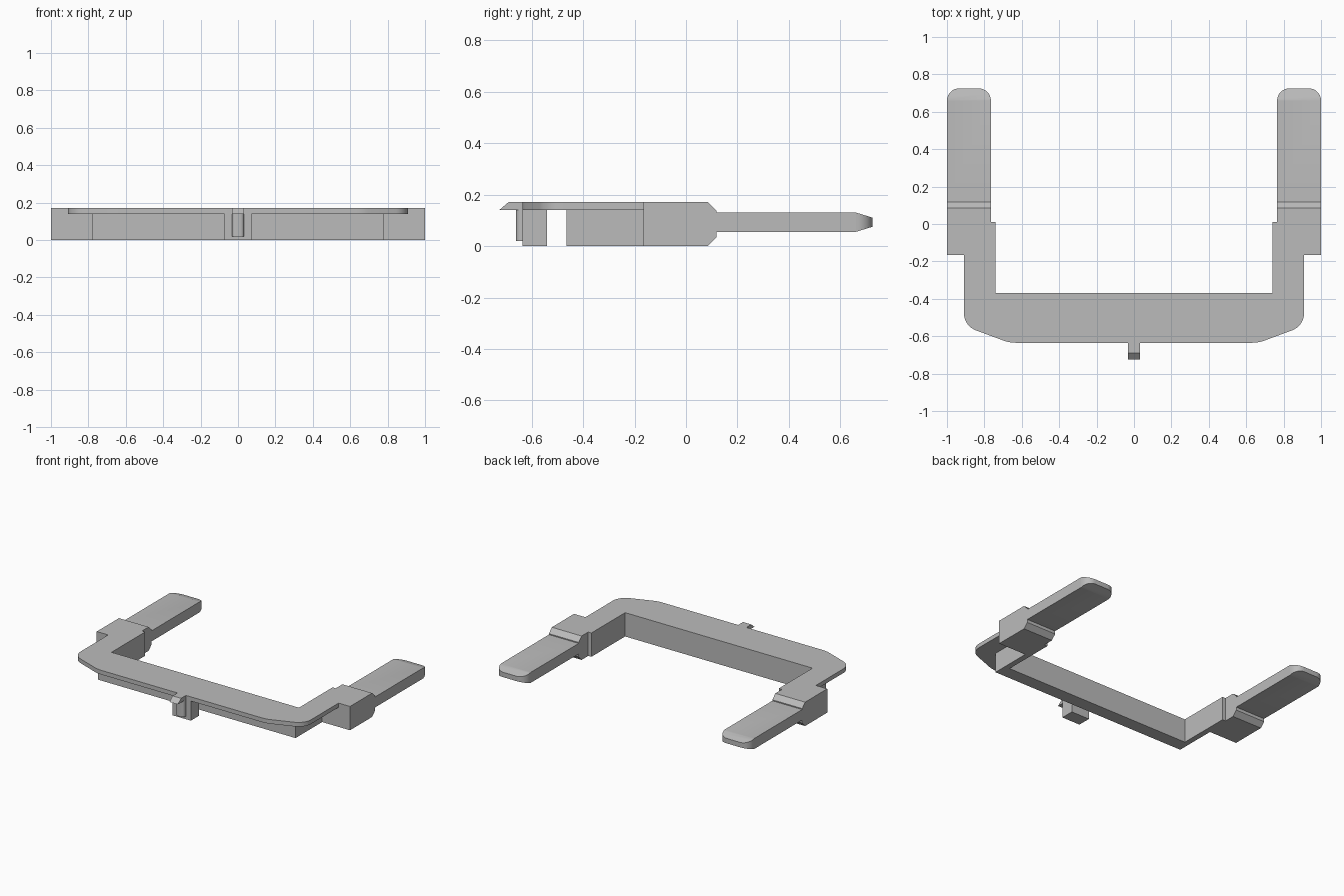
import bpy, bmesh, math
from mathutils import Vector

cube = bpy.data.objects.get("Cube")
if cube:
    bpy.data.objects.remove(cube, do_unlink=True)

GREY = (0.5, 0.5, 0.5, 1)
mat = bpy.data.materials.new("plain grey")
mat.use_nodes = True
mat.diffuse_color = GREY
mat.node_tree.nodes["Principled BSDF"].inputs["Base Color"].default_value = GREY


def finish(name, bm, mirror=False):
    bmesh.ops.recalc_face_normals(bm, faces=bm.faces[:])
    mesh = bpy.data.meshes.new(name)
    bm.to_mesh(mesh)
    bm.free()
    mesh.materials.append(mat)
    ob = bpy.data.objects.new(name, mesh)
    bpy.context.scene.collection.objects.link(ob)
    if mirror:
        ob.modifiers.new("Mirror", 'MIRROR')
    bpy.ops.object.select_all(action='DESELECT')
    ob.select_set(True)
    bpy.context.view_layer.objects.active = ob
    bpy.ops.object.shade_smooth_by_angle(angle=math.radians(25))
    return ob


def prism(points, lo, hi, axis='Z'):
    """Extrude a plan outline (x, y) along z, or a side profile (y, z) along x."""
    bm = bmesh.new()
    place = (lambda a, b: (a, b, lo)) if axis == 'Z' else (lambda a, b: (lo, a, b))
    face = bm.faces.new([bm.verts.new(place(a, b)) for a, b in points])
    step = Vector((0, 0, hi - lo)) if axis == 'Z' else Vector((hi - lo, 0, 0))
    new = bmesh.ops.extrude_face_region(bm, geom=[face])["geom"]
    bmesh.ops.translate(bm, vec=step, verts=[g for g in new if isinstance(g, bmesh.types.BMVert)])
    return bm


def box(x0, x1, y0, y1, z0, z1):
    return prism([(x0, y0), (x1, y0), (x1, y1), (x0, y1)], z0, z1)


def arc(cx, cy, r, a0, a1, n=8):
    return [(cx + r * math.cos(math.radians(a0 + (a1 - a0) * i / n)),
             cy + r * math.sin(math.radians(a0 + (a1 - a0) * i / n))) for i in range(n + 1)]


def both_sides(half):
    return half + [(-x, y) for x, y in reversed(half)]


# Thin U-shaped top plate with rounded front corners
half = [(0.74, -0.37), (0.74, -0.165), (0.91, -0.165)]
half += arc(0.81, -0.475, 0.1, 0, -70) + arc(0.63, -0.435, 0.2, -70, -90, 4)
outline = half[::-1]
finish("top_plate", prism(both_sides(outline), 0.14, 0.17))

# Upright wall below the plate
wall = [(0.78, -0.465), (0.78, -0.165), (0.74, -0.165), (0.74, -0.37)]
finish("lower_wall", prism(both_sides(wall), 0, 0.14))

# Side blocks with chamfered back edges
profile = [(-0.165, 0), (0.085, 0), (0.118, 0.033), (0.118, 0.137), (0.085, 0.17), (-0.165, 0.17)]
finish("side_blocks", prism(profile, 0.765, 1, 'X'), True)
finish("inner_ledges", box(0.74, 0.765, -0.165, 0.01, 0, 0.17), True)

# Flat prongs with rounded, tapered tips
tip, r = 0.725, 0.065
plan = [(0.765, 0.118), (1, 0.118)] + arc(1 - r, tip - r, r, 0, 90) + arc(0.765 + r, tip - r, r, 90, 180)
bm = prism(plan, 0.055, 0.13)
bmesh.ops.bisect_plane(bm, geom=bm.verts[:] + bm.edges[:] + bm.faces[:],
                       plane_co=(0, tip - r, 0), plane_no=(0, 1, 0))
for v in bm.verts:
    taper = max(0, (v.co.y - tip + r) / r) * 0.02
    v.co.z += taper if v.co.z < 0.09 else -taper
finish("prongs", bm, True)

# Front latch: hanging block, rounded rib and sloped tab
finish("latch_block", box(-0.072, 0.072, -0.635, -0.54, 0, 0.14))
rib = both_sides([(0.033, -0.635)] + arc(0.013, -0.64, 0.02, 0, -90, 5))
finish("latch_rib", prism(rib, 0.02, 0.14))
tab = [(-0.635, 0.14), (-0.725, 0.14), (-0.69, 0.17), (-0.635, 0.17)]
finish("latch_tab", prism(tab, -0.033, 0.033, 'X'))
